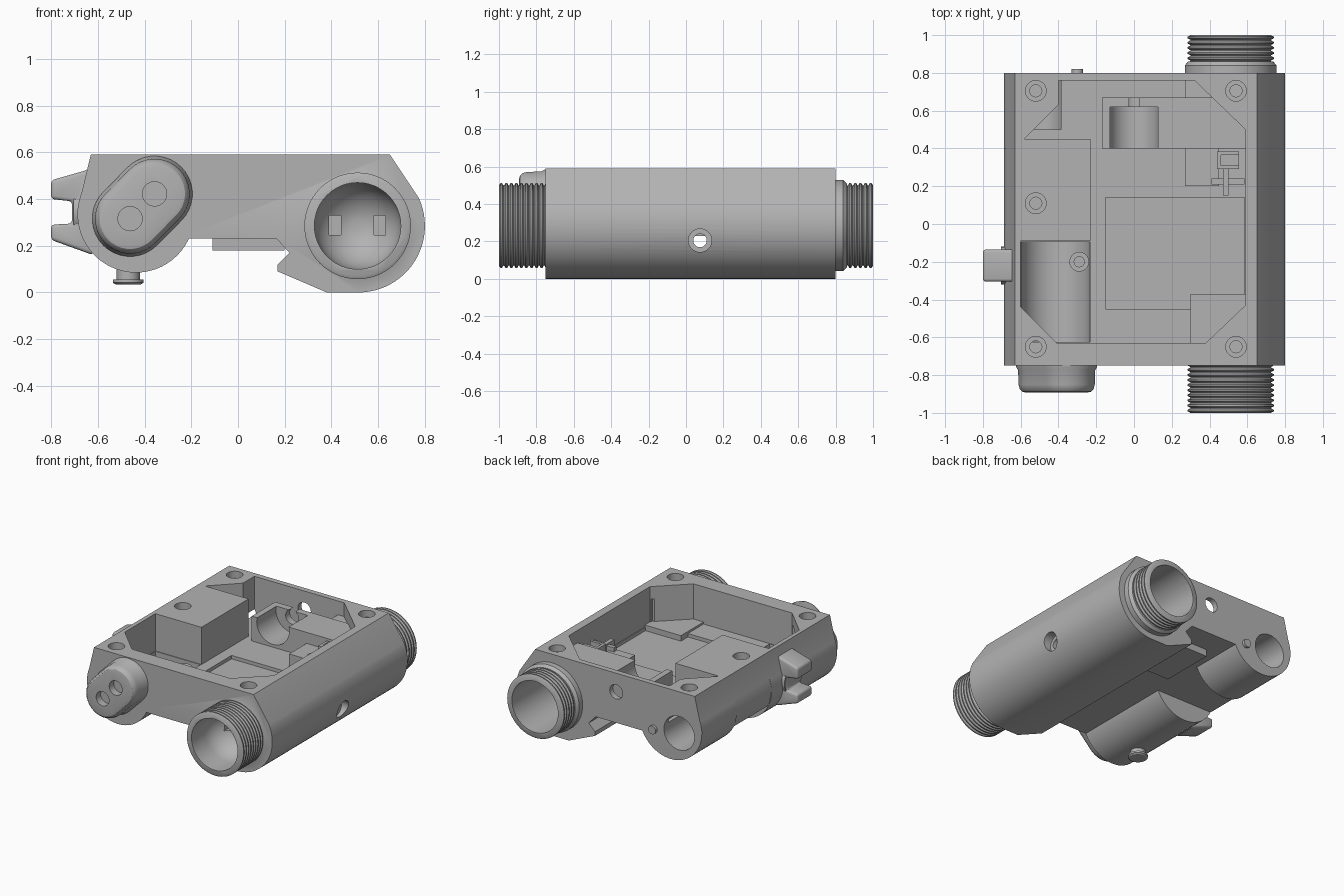
import bpy, bmesh
from math import sin, cos, pi, radians

cube = bpy.data.objects.get("Cube")
if cube:
    bpy.data.objects.remove(cube, do_unlink=True)

grey = bpy.data.materials.new("matte_grey")
grey.use_nodes = True
GREY = (0.45, 0.45, 0.45, 1)
grey.diffuse_color = GREY
grey.node_tree.nodes["Principled BSDF"].inputs["Base Color"].default_value = GREY


def place(axis, p, t):
    return {"x": (t, p[0], p[1]), "y": (p[0], t, p[1]), "z": (p[0], p[1], t)}[axis]


def loft(name, axis, rows):
    """Closed solid through matching outlines, rows = [(position, outline), ...]."""
    bm = bmesh.new()
    rings = [[bm.verts.new(place(axis, p, t)) for p in pts] for t, pts in rows]
    n = len(rings[0])
    for a, b in zip(rings, rings[1:]):
        for i in range(n):
            j = (i + 1) % n
            bm.faces.new((a[i], a[j], b[j], b[i]))
    bm.faces.new(rings[0])
    bm.faces.new(rings[-1])
    bmesh.ops.recalc_face_normals(bm, faces=bm.faces)
    mesh = bpy.data.meshes.new(name)
    bm.to_mesh(mesh)
    bm.free()
    mesh.materials.append(grey)
    ob = bpy.data.objects.new(name, mesh)
    bpy.context.collection.objects.link(ob)
    return ob


def prism(name, axis, pts, a, b):
    return loft(name, axis, [(a, pts), (b, pts)])


def arc(c, r, start, end, n):
    return [(c[0] + r * cos(radians(start + (end - start) * i / n)),
             c[1] + r * sin(radians(start + (end - start) * i / n))) for i in range(n + 1)]


def circle(c, r, n=40):
    return arc(c, r, 0, 360, n)[:-1]


def rod(name, axis, c, r, a, b, n=40):
    return prism(name, axis, circle(c, r, n), a, b)


def box(name, x0, x1, y0, y1, z0, z1):
    return prism(name, "z", [(x0, y0), (x1, y0), (x1, y1), (x0, y1)], z0, z1)


def bake(ob):
    dg = bpy.context.evaluated_depsgraph_get()
    mesh = bpy.data.meshes.new_from_object(ob.evaluated_get(dg))
    ob.modifiers.clear()
    ob.data = mesh


def combine(ob, tool, mode):
    mod = ob.modifiers.new(mode.lower(), "BOOLEAN")
    mod.operation, mod.solver, mod.object = mode, "EXACT", tool
    bake(ob)
    bpy.data.objects.remove(tool, do_unlink=True)


def add(ob, tool):
    combine(ob, tool, "UNION")


def cut(ob, tool):
    combine(ob, tool, "DIFFERENCE")


def bevel(ob, width):
    mod = ob.modifiers.new("bevel", "BEVEL")
    mod.width, mod.segments, mod.limit_method = width, 3, "ANGLE"
    bake(ob)


BARREL = (0.512, 0.285)
TUBE = (-0.437, 0.335)

# Main housing section, with the round barrel side and the hooked rail underneath
section = [(-0.63, 0.59), (0.65, 0.59)] + arc((0.515, 0.285), 0.285, 25, -90, 24)
section += [(0.38, 0), (0.17, 0.09), (0.17, 0.12), (0.22, 0.17), (0.165, 0.23),
            (-0.665, 0.23), (-0.688, 0.35)]
body = prism("housing", "y", section, -0.75, 0.8)

# Two round tube sections under the left side
add(body, rod("tube", "y", TUBE, 0.25, -0.75, 0.0, 56))
add(body, rod("tube", "y", TUBE, 0.25, 0.4, 0.8, 56))

# Open interior
pocket = [(-0.6, -0.44), (-0.41, -0.63), (0.38, -0.63), (0.59, -0.43), (0.59, 0.5),
          (0.32, 0.76), (-0.4, 0.76), (-0.4, 0.63), (-0.58, 0.45), (-0.23, 0.45),
          (-0.23, -0.09), (-0.6, -0.09)]
cut(body, prism("pocket", "z", pocket, 0.32, 0.8))
cut(body, rod("trough", "y", (-0.415, 0.33), 0.183, -0.625, -0.095))
cut(body, box("floor_recess", -0.15, 0.585, -0.45, 0.14, 0.295, 0.5))

# Low corner step, raised cover over the rear bore, and the cradle box
add(body, box("front_step", 0.3, 0.62, -0.66, -0.37, 0.2, 0.335))
add(body, box("rear_cover", -0.17, 0.62, 0.4, 0.67, 0.25, 0.5))
add(body, box("rear_step", 0.27, 0.62, 0.66, 0.78, 0.25, 0.49))
add(body, box("under_plate", -0.11, 0.2, 0.22, 0.62, 0.18, 0.3))
cut(body, rod("cradle", "y", (0, 0.47), 0.13, 0.38, 0.62))


# Threaded ends of the barrel
def thread(start, end, turns):
    step = (end - start) / turns
    rows = []
    for i in range(turns):
        for f, r in ((0.0, 0.213), (0.3, 0.228), (0.6, 0.228), (0.9, 0.213)):
            rows.append((start + step * (i + f), circle(BARREL, r, 56)))
    return loft("thread", "y", rows)


add(body, thread(-1.0, -0.73, 10))
add(body, thread(1.0, 0.78, 8))
add(body, loft("collar", "y", [(t, circle(BARREL, r, 56)) for t, r in
                               ((0.78, 0.243), (0.84, 0.243), (0.86, 0.225))]))

# Front bowl with two contact slots, and the deep rear bore
bowl = [(-1.1, 0.185), (-0.85, 0.185)]
bowl += [(-0.85 + 0.185 * sin(a * pi / 20), 0.185 * cos(a * pi / 20)) for a in range(1, 10)]
cut(body, loft("bowl", "y", [(t, circle(BARREL, r, 48)) for t, r in bowl]))
for x in (0.415, 0.607):
    cut(body, box("slot", x - 0.025, x + 0.025, -0.8, -0.64, 0.245, 0.33))
cut(body, rod("rear_bore", "y", BARREL, 0.185, 0.44, 1.1, 48))

# Screw holes in the rim and block
for c in ((-0.52, 0.705), (0.54, 0.705), (-0.52, 0.11), (-0.52, -0.65), (0.54, -0.65)):
    cut(body, rod("counterbore", "z", c, 0.055, 0.54, 0.7, 28))
    cut(body, rod("screw_hole", "z", c, 0.032, 0.43, 0.7, 24))

# Side hole, rear hole into the cradle, rear tube opening
cut(body, rod("side_recess", "x", (0.075, 0.205), 0.062, 0.735, 0.9, 32))
cut(body, rod("side_hole", "x", (0.075, 0.205), 0.036, 0.1, 0.9, 28))
cut(body, rod("cradle_hole", "y", (0, 0.455), 0.052, 0.6, 0.9, 28))
cut(body, rod("tube_opening", "y", (-0.505, 0.29), 0.122, 0.5, 0.9))

# Angled twin-socket cap on the front
LOW, HIGH = (-0.462, 0.316), (-0.357, 0.422)


def capsule(r):
    return arc(HIGH, r, -45, 135, 18) + arc(LOW, r, 135, 315, 18)


cap = loft("front_cap", "y", [(t, capsule(r)) for t, r in
           ((-0.73, 0.162), (-0.757, 0.162), (-0.775, 0.152), (-0.85, 0.15),
            (-0.875, 0.143), (-0.888, 0.13), (-0.892, 0.112))])
for c in (LOW, HIGH):
    cut(cap, rod("socket", "y", c, 0.052, -0.95, -0.84, 28))

# Forked rotary lever on the left side
fork = [(-0.6, 0.545), (-0.66, 0.52), (-0.8, 0.48), (-0.8, 0.4), (-0.71, 0.39),
        (-0.71, 0.295), (-0.8, 0.29), (-0.8, 0.225), (-0.62, 0.16)]
lever = prism("lever", "y", fork, -0.305, -0.135)
bevel(lever, 0.015)
base = rod("lever_base", "x", (-0.22, 0.345), 0.1, -0.705, -0.64, 32)

# Small fittings
SCREW = (-0.47, -0.52)
stem = rod("bottom_screw_stem", "z", SCREW, 0.05, 0.045, 0.125, 28)
head = loft("bottom_screw_head", "z", [(z, circle(SCREW, r, 32)) for z, r in
            ((0.035, 0.055), (0.042, 0.066), (0.055, 0.066))])
pin = rod("rear_pin", "y", (-0.3, 0.265), 0.03, 0.78, 0.82, 24)
boss = rod("trough_boss", "z", (-0.29, -0.2), 0.052, 0.2, 0.33, 28)
cut(boss, rod("boss_hole", "z", (-0.29, -0.2), 0.027, 0.25, 0.4, 24))

# Contact clip beside the rear cover
ledge = box("clip_ledge", 0.27, 0.45, 0.2, 0.41, 0.3, 0.42)
clip = box("contact_clip", 0.44, 0.555, 0.29, 0.385, 0.31, 0.49)
cut(clip, box("clip_gap", 0.46, 0.6, 0.31, 0.365, 0.36, 0.6))
blade = box("clip_blade", 0.47, 0.5, 0.15, 0.3, 0.29, 0.46)
arm = box("clip_arm", 0.41, 0.585, 0.21, 0.24, 0.31, 0.45)

# Smooth round surfaces, keep machined edges crisp
for ob in (body, cap, lever, base, stem, head, pin, boss, ledge, clip, blade, arm):
    bpy.ops.object.select_all(action="DESELECT")
    ob.select_set(True)
    bpy.context.view_layer.objects.active = ob
    bpy.ops.object.shade_smooth_by_angle(angle=radians(30))
